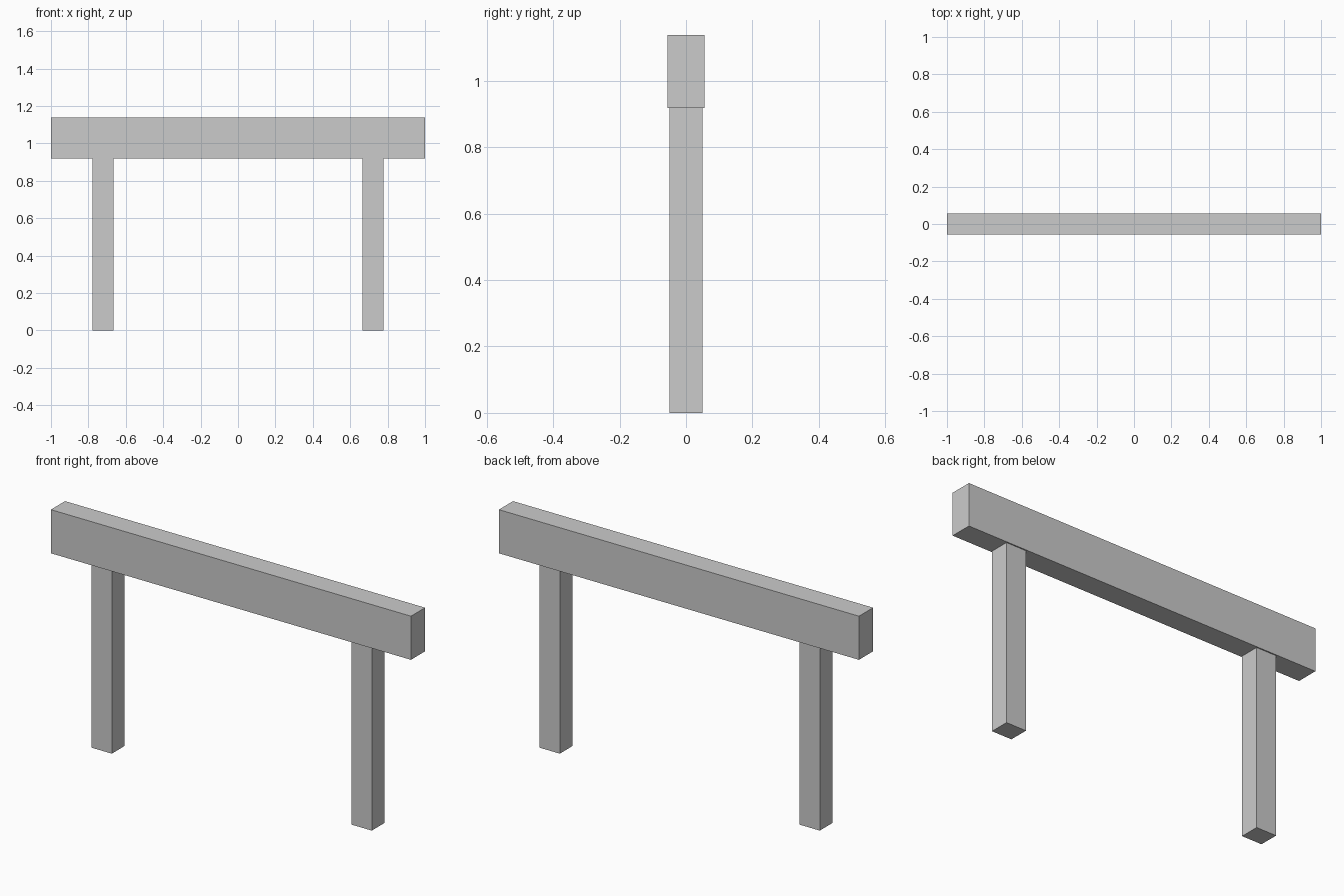
import bpy

if "Cube" in bpy.data.objects:
    bpy.data.objects.remove(bpy.data.objects["Cube"])


def box(name, x, z0, z1, width, depth):
    bpy.ops.mesh.primitive_cube_add(size=1, location=(x, 0, (z0 + z1) / 2))
    obj = bpy.context.object
    obj.name = name
    obj.scale = (width, depth, z1 - z0)
    bpy.ops.object.transform_apply(location=False, rotation=False, scale=True)
    return obj


BEAM_BOTTOM, BEAM_TOP = 0.919, 1.138

# Horizontal beam
box("beam", 0, BEAM_BOTTOM, BEAM_TOP, 2.0, 0.112)

# Two posts, slightly thinner than the beam
for side, sign in (("left", -1), ("right", 1)):
    box(f"{side}_post", sign * 0.722, 0, BEAM_BOTTOM, 0.112, 0.10)
